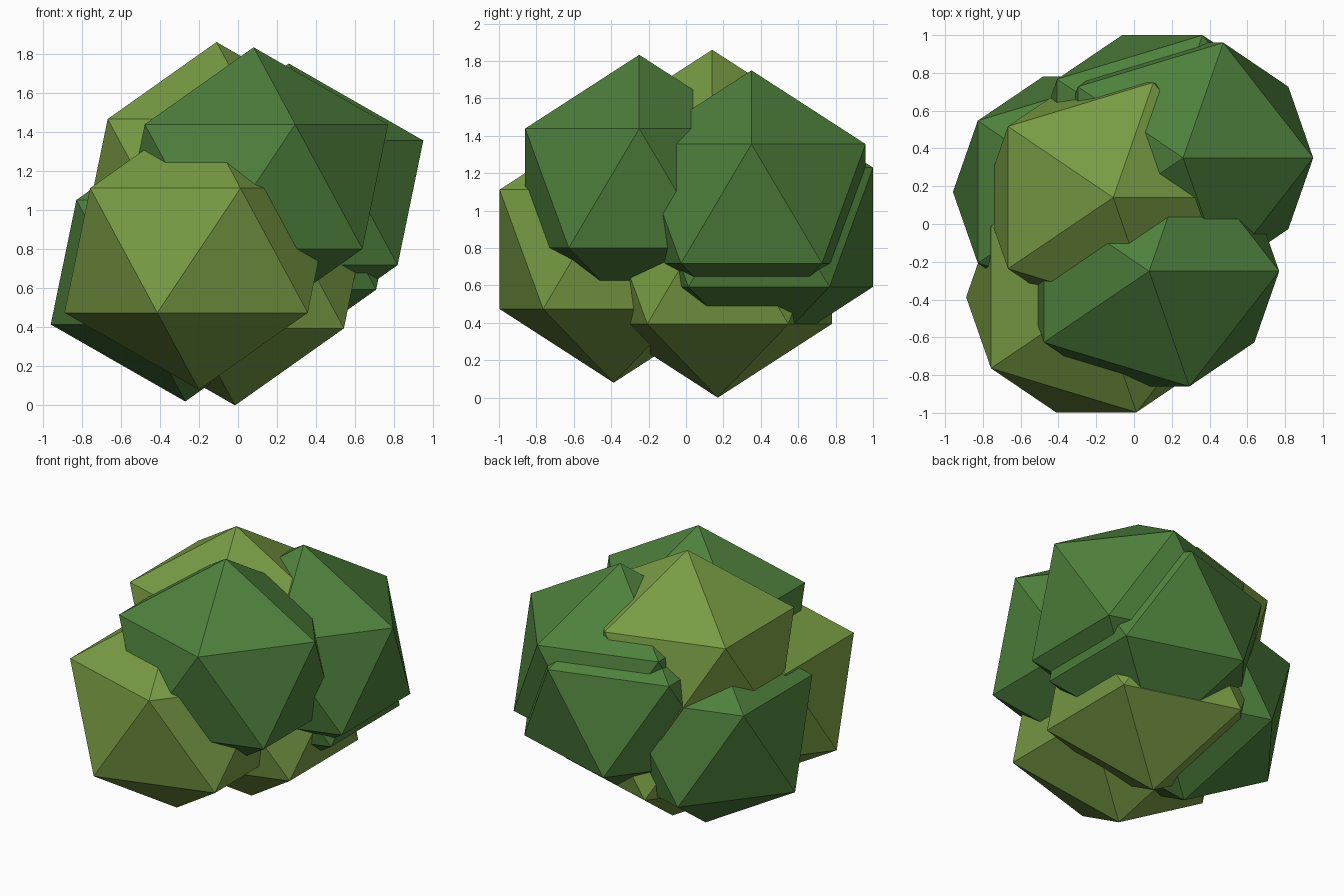
import bpy

if "Cube" in bpy.data.objects:
    bpy.data.objects.remove(bpy.data.objects["Cube"])


def make_material(name, color):
    mat = bpy.data.materials.new(name)
    mat.diffuse_color = (*color, 1.0)
    mat.use_nodes = True
    mat.node_tree.nodes["Principled BSDF"].inputs["Base Color"].default_value = mat.diffuse_color
    return mat


leaf_green = make_material("leaf green", (0.076, 0.216, 0.045))
olive_green = make_material("olive green", (0.19, 0.33, 0.058))

# Every foliage clump is the same faceted ball, slightly stretched
CLUMP_SCALE = (0.77, 0.717, 0.713)

# name, centre, material
CLUMPS = [
    ("front_upper_clump", (0.08, -0.25, 1.12), leaf_green),
    ("right_back_clump", (0.26, 0.35, 1.037), leaf_green),
    ("left_clump", (-0.27, 0.17, 0.733), leaf_green),
    ("back_clump", (0.15, 0.39, 0.911), leaf_green),
    ("top_clump", (-0.11, 0.14, 1.147), olive_green),
    ("front_lower_clump", (-0.20, -0.387, 0.793), olive_green),
    ("bottom_clump", (-0.015, 0.17, 0.713), olive_green),
]

# Overlapping clumps form the bush
for name, centre, mat in CLUMPS:
    bpy.ops.mesh.primitive_ico_sphere_add(subdivisions=1, radius=1.0, location=centre)
    clump = bpy.context.object
    clump.name = name
    clump.scale = CLUMP_SCALE
    clump.data.materials.append(mat)
    bpy.ops.object.transform_apply(location=False, rotation=False, scale=True)
    bpy.ops.object.shade_flat()
